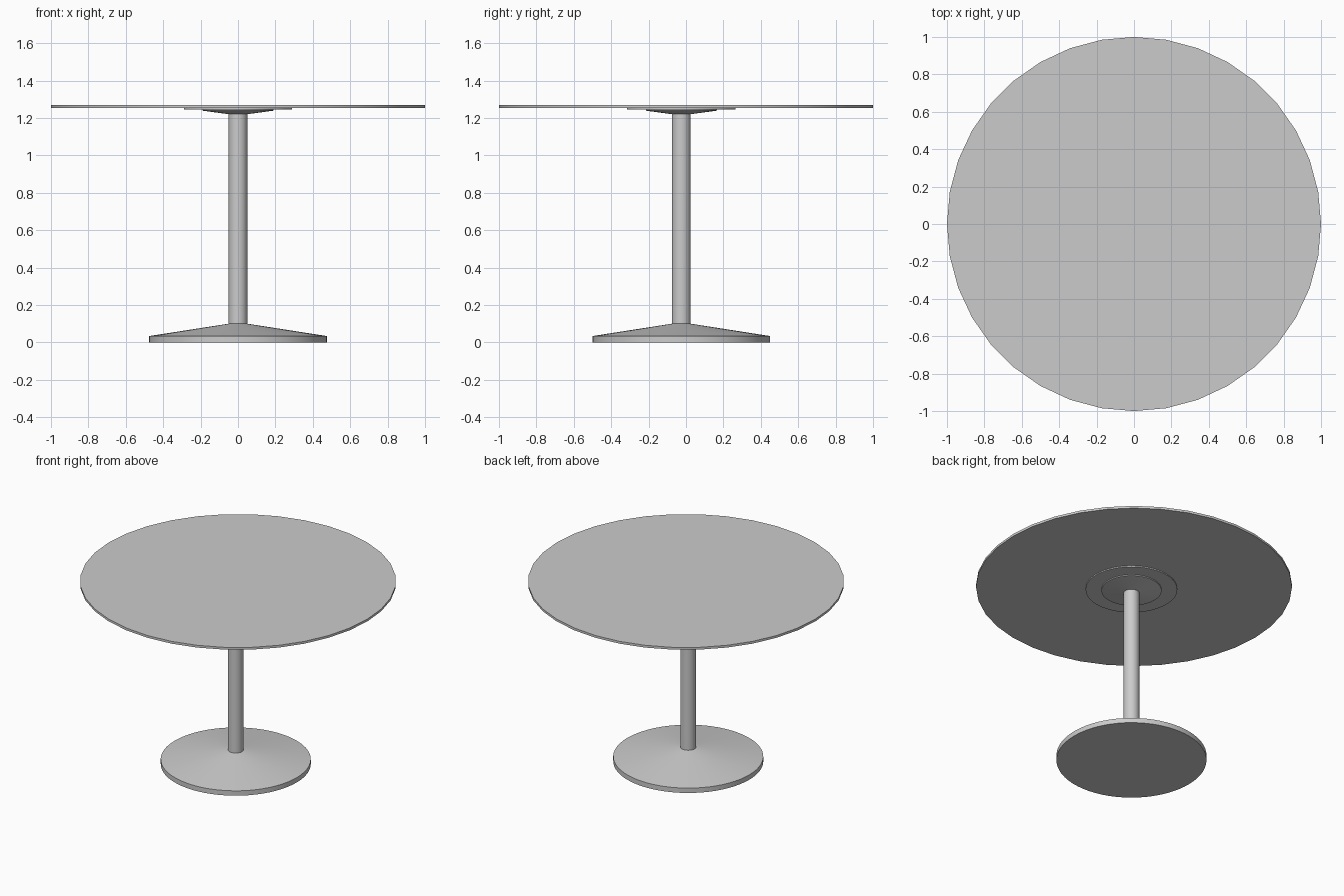
import bpy, bmesh, math

if "Cube" in bpy.data.objects:
    bpy.data.objects.remove(bpy.data.objects["Cube"])

PED_Y = -0.025  # pedestal sits slightly forward of the top's centre


def lathe(name, profile, sides, y=0.0):
    """Revolve (radius, z) points about a vertical axis, capping both ends."""
    bm = bmesh.new()
    rings = []
    for r, z in profile:
        rings.append([bm.verts.new((r * math.cos(2 * math.pi * i / sides),
                                    r * math.sin(2 * math.pi * i / sides), z))
                      for i in range(sides)])
    for a, b in zip(rings, rings[1:]):
        for i in range(sides):
            j = (i + 1) % sides
            bm.faces.new((a[i], a[j], b[j], b[i]))
    bm.faces.new(rings[0][::-1])
    bm.faces.new(rings[-1])
    mesh = bpy.data.meshes.new(name)
    bm.to_mesh(mesh)
    bm.free()
    ob = bpy.data.objects.new(name, mesh)
    ob.location.y = y
    bpy.context.collection.objects.link(ob)
    bpy.ops.object.select_all(action='DESELECT')
    ob.select_set(True)
    bpy.context.view_layer.objects.active = ob
    bpy.ops.object.shade_smooth_by_angle(angle=math.radians(25))
    # the shallow cones meet their rims at a small angle: keep those rings sharp
    for e in mesh.edges:
        z0, z1 = (mesh.vertices[v].co.z for v in e.vertices)
        if abs(z0 - z1) < 1e-6:
            e.use_edge_sharp = True
    return ob


# Round table top
lathe("table_top", [(1.0, 1.254), (1.0, 1.27)], 36)

# Thin mounting disc under the top
lathe("mounting_disc", [(0.29, 1.246), (0.29, 1.254)], 64, PED_Y)

# Flared collar at the head of the column
lathe("column_collar", [(0.05, 1.22), (0.19, 1.239), (0.19, 1.246)], 64, PED_Y)

# Central column
lathe("column", [(0.05, 0.10), (0.05, 1.222)], 48, PED_Y)

# Low conical foot with a vertical rim
lathe("base", [(0.475, 0.0), (0.475, 0.034), (0.05, 0.10)], 64, PED_Y)
